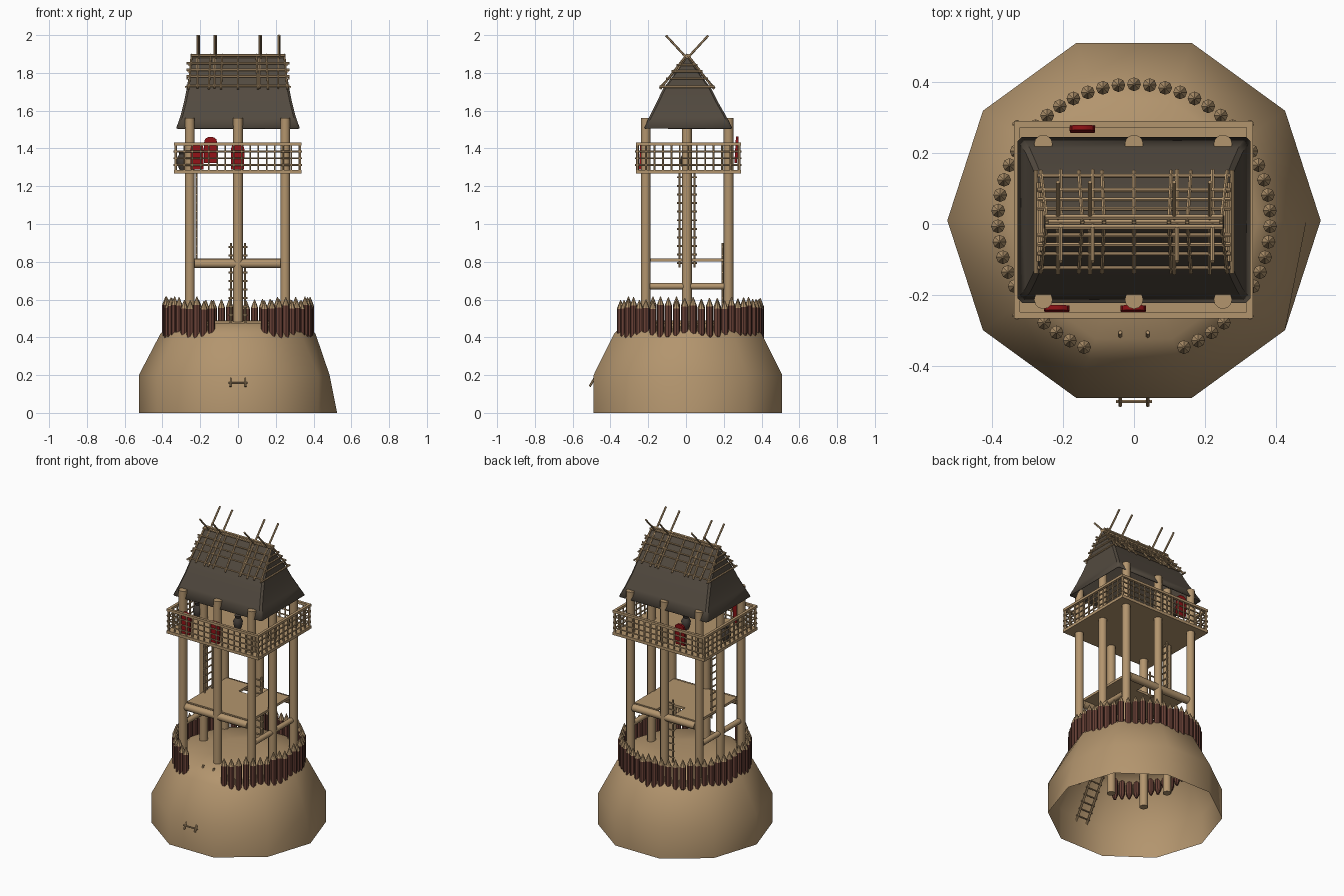
import bpy, bmesh, math, random
from mathutils import Vector, Matrix

if "Cube" in bpy.data.objects:
    bpy.data.objects.remove(bpy.data.objects["Cube"])

random.seed(4)


def material(name, rgb):
    m = bpy.data.materials.new(name)
    m.diffuse_color = (*rgb, 1)
    m.use_nodes = True
    m.node_tree.nodes["Principled BSDF"].inputs["Base Color"].default_value = m.diffuse_color
    return m


TAN = material("tan_wood", (0.45, 0.30, 0.155))
EARTH = material("earth_tan", (0.45, 0.30, 0.155))
THATCH = material("dark_thatch", (0.085, 0.068, 0.05))
BROWN = material("red_brown_bark", (0.14, 0.052, 0.037))
RED = material("shield_red", (0.28, 0.006, 0.008))
CLAY = material("dark_clay", (0.06, 0.05, 0.042))


def finish(bm, name, mats, smooth=40):
    """Turn a bmesh into a named object."""
    bmesh.ops.recalc_face_normals(bm, faces=bm.faces)
    me = bpy.data.meshes.new(name)
    bm.to_mesh(me)
    bm.free()
    ob = bpy.data.objects.new(name, me)
    bpy.context.collection.objects.link(ob)
    for m in mats:
        me.materials.append(m)
    if smooth:
        bpy.ops.object.select_all(action='DESELECT')
        ob.select_set(True)
        bpy.context.view_layer.objects.active = ob
        bpy.ops.object.shade_smooth_by_angle(angle=math.radians(smooth))
    return ob


def pole(bm, a, b, r, r2=None, sides=8, mat=0):
    """Round pole from a to b."""
    a, b = Vector(a), Vector(b)
    d = b - a
    mtx = Matrix.Translation((a + b) / 2) @ d.to_track_quat('Z', 'Y').to_matrix().to_4x4()
    geo = bmesh.ops.create_cone(bm, cap_ends=True, segments=sides, radius1=r,
                                radius2=r if r2 is None else r2, depth=d.length, matrix=mtx)
    for f in {f for v in geo['verts'] for f in v.link_faces}:
        f.material_index = mat


def box(bm, x0, x1, y0, y1, z0, z1):
    mtx = Matrix.Translation(((x0 + x1) / 2, (y0 + y1) / 2, (z0 + z1) / 2))
    bmesh.ops.create_cube(bm, size=1, matrix=mtx @ Matrix.Diagonal((x1 - x0, y1 - y0, z1 - z0, 1)))


def lathe(bm, profile, sides, cx=0, cy=0):
    """Stack of rings; open at the bottom, closed at the top."""
    rings = [[bm.verts.new((cx + r * math.cos(2 * math.pi * i / sides),
                            cy + r * math.sin(2 * math.pi * i / sides), z))
              for i in range(sides)] for r, z in profile]
    for lo, hi in zip(rings, rings[1:]):
        for i in range(sides):
            j = (i + 1) % sides
            bm.faces.new((lo[i], lo[j], hi[j], hi[i]))
    bm.faces.new(rings[-1])
    return rings


def ladder(name, bottom, top, side, n):
    """Two rails and n rungs; side is half the width vector."""
    bm = bmesh.new()
    bottom, top, side = Vector(bottom), Vector(top), Vector(side)
    for s in (-1, 1):
        pole(bm, bottom + side * s, top + side * s, 0.006, sides=6)
    for i in range(n):
        p = bottom.lerp(top, (i + 0.5) / n)
        pole(bm, p - side * 1.3, p + side * 1.3, 0.005, sides=6)
    finish(bm, name, [TAN])


# Ten-sided earth mound, hollow underneath
bm = bmesh.new()
rings = lathe(bm, [(0.525, 0), (0.525, 0.2), (0.41, 0.42), (0.35, 0.475), (0.15, 0.49)], 10, 0, 0.01)
rings[1][0].co.x = 0.485
finish(bm, "mound", [EARTH], 60)

# Palisade of sharpened stakes with a gap at the front
bm = bmesh.new()
N = 49
for i in range(N):
    a = math.radians(-90 + 21.5 + i * 317 / (N - 1))
    x, y = 0.383 * math.cos(a), 0.01 + 0.383 * math.sin(a)
    low = 0.41 + 0.05 * min(0, math.sin(a)) + random.uniform(-0.015, 0.015)
    top = 0.56 + random.uniform(-0.012, 0.012)
    pole(bm, (x, y, low - 0.03), (x, y, low), 0.008, 0.0195)
    pole(bm, (x, y, low), (x, y, top), 0.0195)
    pole(bm, (x, y, top), (x, y, top + 0.045), 0.0195, 0.002, mat=1)
finish(bm, "palisade", [BROWN, TAN])

# Eight tower posts
bm = bmesh.new()
for x in (-0.255, 0, 0.25):
    for y in (-0.213, 0.005, 0.225):
        if x == 0 and abs(y) < 0.1:
            continue
        pole(bm, (x, y, 0.25), (x, y, 1.66 if abs(y) < 0.1 else 1.56), 0.026, sides=12)
finish(bm, "tower_posts", [TAN])

# Cross beams and middle floor with a ladder hatch at the back
bm = bmesh.new()
for y in (-0.213, 0.225):
    pole(bm, (-0.23, y, 0.79), (0.225, y, 0.79), 0.024, sides=10)
for x in (-0.255, 0.25):
    pole(bm, (x, -0.19, 0.67), (x, 0.2, 0.67), 0.017, sides=10)
finish(bm, "cross_beams", [TAN])
bm = bmesh.new()
box(bm, -0.235, 0.23, -0.2, 0.1, 0.802, 0.818)
box(bm, -0.235, -0.065, 0.1, 0.215, 0.802, 0.818)
box(bm, 0.065, 0.23, 0.1, 0.215, 0.802, 0.818)
finish(bm, "middle_floor", [TAN], 0)

# Lookout deck
bm = bmesh.new()
box(bm, -0.338, 0.335, -0.266, 0.29, 1.268, 1.287)
finish(bm, "lookout_deck", [TAN], 0)

# Railing: corner-lapped rails and balusters
bm = bmesh.new()
X0, X1, Y0, Y1 = -0.329, 0.326, -0.257, 0.281
for p, q in (((X0, Y0), (X1, Y0)), ((X1, Y0), (X1, Y1)), ((X1, Y1), (X0, Y1)), ((X0, Y1), (X0, Y0))):
    p, q = Vector((*p, 0)), Vector((*q, 0))
    d = (q - p).normalized()
    for z in (1.313, 1.348, 1.384):
        up = Vector((0, 0, z))
        pole(bm, p - d * 0.012 + up, q + d * 0.012 + up, 0.005, sides=6)
    n = round((q - p).length / 0.044)
    for i in range(n):
        c = p.lerp(q, i / n)
        pole(bm, c + Vector((0, 0, 1.28)), c + Vector((0, 0, 1.42)), 0.005 if i else 0.008, sides=6)
for y in (Y0, Y1):
    box(bm, X0 - 0.009, X1 + 0.009, y - 0.009, y + 0.009, 1.415, 1.431)
for x in (X0, X1):
    box(bm, x - 0.009, x + 0.009, Y0 + 0.009, Y1 - 0.009, 1.415, 1.431)
finish(bm, "railing", [TAN])

# Ladders
ladder("mound_ladder", (0, -0.51, 0.14), (0, -0.305, 0.49), (0.039, 0, 0), 9)
ladder("lower_ladder", (0, 0.193, 0.45), (0, 0.193, 0.9), (0.038, 0, 0), 10)
ladder("upper_ladder", (-0.22, 0.005, 0.77), (-0.22, 0.005, 1.27), (0, 0.04, 0), 11)


# Red shields with rounded tops
def shield(name, x, y, z0, lean):
    bm = bmesh.new()
    outline = [(-0.034, 0), (0.034, 0), (0.036, 0.105)]
    outline += [(0.034 * math.cos(t), 0.115 + 0.025 * math.sin(t)) for t in
                (0.5, 1.05, 1.57, 2.09, 2.64)] + [(-0.036, 0.105)]
    f = bm.faces.new([bm.verts.new((x + u, y + lean * v, z0 + v)) for u, v in outline])
    ext = bmesh.ops.extrude_face_region(bm, geom=[f])
    bmesh.ops.translate(bm, vec=(0, 0.014, 0),
                        verts=[v for v in ext['geom'] if isinstance(v, bmesh.types.BMVert)])
    finish(bm, name, [RED], 30)


shield("front_shield_left", -0.217, -0.249, 1.289, 0.05)
shield("front_shield_middle", -0.002, -0.249, 1.289, 0.05)
shield("back_shield", -0.145, 0.256, 1.322, 0.06)

# Clay jars on the deck
for name, x, y, s in (("jar_middle", 0, 0, 1), ("jar_left", -0.292, 0.0, 1.1)):
    bm = bmesh.new()
    lathe(bm, [(r * s, 1.287 + z * s) for r, z in
               ((0.016, 0), (0.028, 0.03), (0.029, 0.055), (0.017, 0.076), (0.022, 0.09))], 10, x, y)
    finish(bm, name, [CLAY])

# Thatched roof: flared skirt below, gabled top above
bm = bmesh.new()
rows = []
for hx, y0, y1, z in ((0.327, -0.222, 0.245, 1.508), (0.305, -0.193, 0.213, 1.57),
                      (0.286, -0.155, 0.17, 1.645), (0.272, -0.122, 0.135, 1.715)):
    c = 0.012
    rows.append([bm.verts.new((x, y, z)) for x, y in (
        (-hx, y0 + c), (-hx + c, y0), (hx - c, y0), (hx, y0 + c),
        (hx, y1 - c), (hx - c, y1), (-hx + c, y1), (-hx, y1 - c))])
for lo, hi in zip(rows, rows[1:]):
    for i in range(8):
        j = (i + 1) % 8
        bm.faces.new((lo[i], lo[j], hi[j], hi[i]))
t = rows[-1]
left, right = bm.verts.new((-0.245, 0.006, 1.882)), bm.verts.new((0.245, 0.006, 1.882))
bm.faces.new((t[1], t[2], right, left))
bm.faces.new((t[5], t[6], left, right))
for tri in ((t[2], t[3], right), (t[3], t[4], right), (t[4], t[5], right),
            (t[6], t[7], left), (t[7], t[0], left), (t[0], t[1], left)):
    bm.faces.new(tri)
roof = finish(bm, "thatched_roof", [THATCH], 35)
mod = roof.modifiers.new("thickness", 'SOLIDIFY')
mod.thickness, mod.offset = 0.008, -1

# Roof lattice: battens, long poles, gable slats and ridge poles
bm = bmesh.new()


def slope(s, t):
    """Point (y, z) on a roof slope; t=0 ridge, t=1 gable foot."""
    return 0.006 + s * (0.004 + 0.132 * t), 1.893 - 0.17 * t


for s in (-1, 1):
    for x in (-0.262, -0.155, -0.09, 0, 0.105, 0.16, 0.262):
        top_x = x * (0.245 / 0.262)
        pole(bm, (top_x, *slope(s, -0.03)), (x, *slope(s, 1.05)), 0.006, sides=6)
    for t in (0.25, 0.45, 0.65, 0.95):
        pole(bm, (-0.272, *slope(s, t)), (0.272, *slope(s, t)), 0.006, sides=6)
    for t in (0.3, 0.5, 0.72, 0.98):
        (ya, z), (yb, _) = slope(-1, t), slope(1, t)
        x = s * (0.25 + 0.026 * t)
        pole(bm, (x, ya - 0.012, z), (x, yb + 0.012, z), 0.006, sides=6)
for y, z in ((-0.008, 1.893), (0.02, 1.893), (0.006, 1.885)):
    pole(bm, (-0.25, y, z), (0.25, y, z), 0.008, sides=6)
finish(bm, "roof_lattice", [TAN])

# Crossed poles rising above the ridge
bm = bmesh.new()
for x in (-0.21, -0.12, 0.117, 0.217):
    for s in (-1, 1):
        pole(bm, (x + 0.004 * s, 0.006 + s * 0.145, 1.72), (x + 0.004 * s, 0.006 - s * 0.112, 1.998), 0.006, sides=6)
finish(bm, "crossed_ridge_poles", [TAN])
